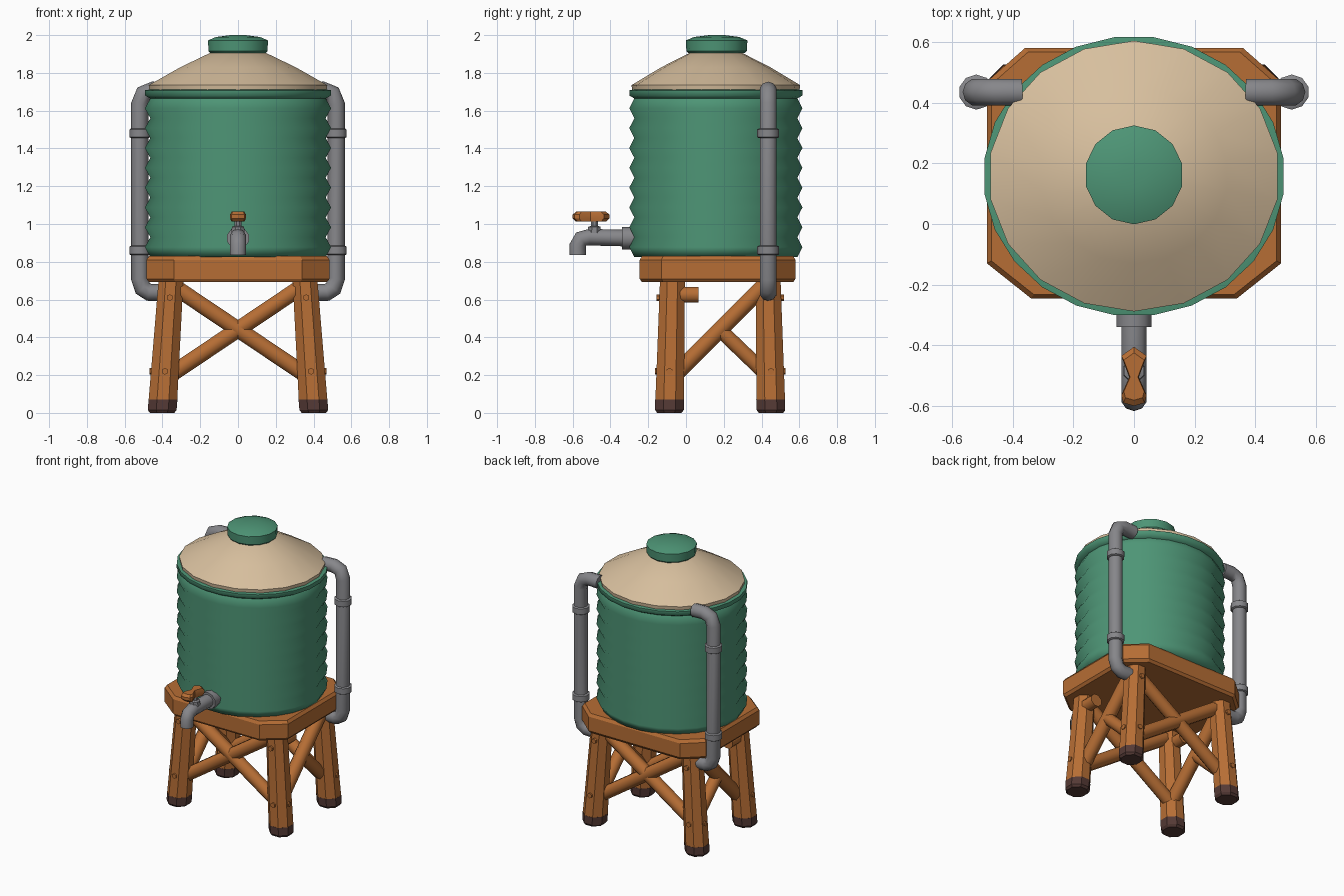
import bpy, bmesh, math
from mathutils import Vector

if "Cube" in bpy.data.objects:
    bpy.data.objects.remove(bpy.data.objects["Cube"])


def material(name, rgb):
    m = bpy.data.materials.new(name)
    m.diffuse_color = (*rgb, 1)
    m.use_nodes = True
    m.node_tree.nodes["Principled BSDF"].inputs["Base Color"].default_value = m.diffuse_color
    return m


GREEN = material("green_metal", (0.075, 0.30, 0.18))
TAN = material("tan_roof", (0.68, 0.52, 0.34))
WOOD = material("orange_wood", (0.47, 0.155, 0.035))
DARK = material("dark_brown", (0.09, 0.042, 0.036))
GREY = material("grey_pipe", (0.24, 0.24, 0.255))


def finish(name, bm, mat, angle=40):
    bmesh.ops.recalc_face_normals(bm, faces=bm.faces)
    me = bpy.data.meshes.new(name)
    bm.to_mesh(me)
    bm.free()
    me.materials.append(mat)
    ob = bpy.data.objects.new(name, me)
    bpy.context.collection.objects.link(ob)
    bpy.ops.object.select_all(action='DESELECT')
    ob.select_set(True)
    bpy.context.view_layer.objects.active = ob
    bpy.ops.object.shade_smooth_by_angle(angle=math.radians(angle))
    return ob


def skin(bm, rings):
    for a, b in zip(rings, rings[1:]):
        n = len(a)
        for i in range(n):
            bm.faces.new((a[i], a[(i + 1) % n], b[(i + 1) % n], b[i]))
    bm.faces.new(rings[0])
    bm.faces.new(rings[-1])


def loft(name, rings, sides, mat, angle=40):
    """Stack of level rings, each (x, y, z, rx, ry)."""
    bm = bmesh.new()
    out = []
    for x, y, z, rx, ry in rings:
        out.append([bm.verts.new((x + rx * math.cos(t), y + ry * math.sin(t), z))
                    for t in (2 * math.pi * (i + .5) / sides for i in range(sides))])
    skin(bm, out)
    return finish(name, bm, mat, angle)


def tube(name, pts, r, sides, mat, angle=50):
    """Round bar swept along a path."""
    pts = [Vector(p) for p in pts]
    bm = bmesh.new()
    out = []
    side = None
    for i, p in enumerate(pts):
        d0 = (p - pts[i - 1]).normalized() if i else None
        d1 = (pts[i + 1] - p).normalized() if i < len(pts) - 1 else None
        d = ((d0 or d1) + (d1 or d0)).normalized()
        if side is None:
            side = d.cross(Vector((0, 0, 1)) if abs(d.z) < .9 else Vector((0, 1, 0)))
        side = (side - d * side.dot(d)).normalized()
        up = d.cross(side)
        out.append([bm.verts.new(p + r * (math.cos(t) * side + math.sin(t) * up))
                    for t in (2 * math.pi * (k + .5) / sides for k in range(sides))])
    skin(bm, out)
    return finish(name, bm, mat, angle)


CY, SQ = 0.158, 0.93   # tank centre and depth ratio


def tank_ring(r, z):
    return (0, CY, z, r, r * SQ)


# Corrugated tank with a rim
prof = []
N = 8
for k in range(2 * N + 1):
    prof.append(tank_ring(0.468 if k % 2 == 0 else 0.497, 0.825 + k * 0.84 / (2 * N)))
prof += [tank_ring(0.497, 1.68), tank_ring(0.497, 1.708), tank_ring(0.47, 1.712)]
loft("tank", prof, 24, GREEN, 70)

# Conical roof and cap
loft("roof", [tank_ring(0.475, 1.70), tank_ring(0.48, 1.735), tank_ring(0.31, 1.83),
              tank_ring(0.12, 1.92)], 18, TAN, 35)
loft("roof_cap", [(0, .162, 1.905, .15, .15), (0, .162, 1.915, .16, .16), (0, .162, 1.972, .163, .163),
                  (0, .162, 1.99, .12, .12), (0, .162, 2.0, .04, .04)], 14, GREEN, 35)

# Platform with cut corners
bm = bmesh.new()
X, Y0, Y1 = 0.485, -0.245, 0.58
corners = [(-.34, Y0), (.34, Y0), (X, -.13), (X, .47), (.36, Y1), (-.36, Y1), (-X, .47), (-X, -.13)]
rings = []
for z, s in ((.692, .97), (.71, 1), (.81, 1), (.83, .97)):
    rings.append([bm.verts.new((x * s, CY + (y - CY) * s, z)) for x, y in corners])
skin(bm, rings)
finish("platform", bm, WOOD, 30)

# Legs, feet and pegs
for sx, sn in ((-1, "left"), (1, "right")):
    for yb, yt, fn in ((-.088, -.072, "front"), (.45, .435, "back")):
        def at(z, r, sx=sx, yb=yb, yt=yt):
            f = z / .7
            return (sx * (.402 - .047 * f), yb + (yt - yb) * f, z, r, r)
        loft(f"{fn}_{sn}_leg", [at(.07, .082), at(.35, .077), at(.71, .071)], 8, WOOD, 30)
        loft(f"{fn}_{sn}_foot", [at(0, .07), at(.015, .082), at(.07, .083)], 8, DARK, 30)
        out = -1 if fn == "front" else 1
        for z in (.22, .61):
            x, y, _, _, _ = at(z, 0)
            tube(f"{fn}_{sn}_peg", [(x, y, z), (x, y + out * .082, z)], .018, 6, WOOD)
        tube(f"{fn}_{sn}_side_peg", [(sx * .36, yb, .22), (sx * .468, yb, .22)], .018, 6, WOOD)

# Cross braces, front and back
for y, fn in ((-.07, "front"), (.43, "back")):
    for s in (-1, 1):
        tube(f"{fn}_brace", [(-s * .36, y, .20), (s * .34, y, .67)], .046, 8, WOOD)

# Side braces: one full diagonal, one half, and a short stub
for s in (-1, 1):
    x = s * .37
    tube("side_brace", [(x, -.06, .20), (x, .42, .68)], .046, 8, WOOD)
    tube("side_half_brace", [(x, .44, .19), (x, .19, .43)], .042, 8, WOOD)
    tube("side_brace_stub", [(x, -.06, .625), (x, .065, .625)], .045, 8, WOOD)

# Side pipes with elbows and collars
for s in (-1, 1):
    path = [(.37, 1.705), (.45, 1.708), (.50, 1.69), (.52, 1.635), (.52, .71), (.505, .66),
            (.47, .638), (.39, .638)]
    tube("side_pipe", [(s * x, .435, z) for x, z in path], .046, 10, GREY)
    for z in (1.48, .86):
        loft("pipe_collar", [(s * .52, .435, z + d, r, r) for d, r in
                             ((-.025, .05), (-.02, .058), (.02, .058), (.025, .05))], 10, GREY, 50)

# Tap: flange, spout, stem and handle
tube("tap_flange", [(0, -.26, .925), (0, -.34, .925)], .06, 10, GREY)
tube("tap_spout", [(0, -.30, .925), (0, -.51, .93), (0, -.555, .92), (0, -.573, .885), (0, -.573, .835)],
     .044, 10, GREY)
loft("tap_stem", [(0, -.485, .95, .038, .038), (0, -.485, .985, .035, .035), (0, -.485, .99, .02, .02),
                  (0, -.485, 1.03, .02, .02)], 8, GREY, 40)
bm = bmesh.new()
shape = [(0, -.60), (.035, -.59), (.042, -.565), (.016, -.505), (.042, -.435), (0, -.405)]
outline = shape + [(-x, y) for x, y in reversed(shape[1:-1])]
rings = []
for z, s in ((1.012, .8), (1.03, 1), (1.05, 1), (1.065, .8)):
    rings.append([bm.verts.new((x * s, -.505 + (y + .505) * s, z)) for x, y in outline])
skin(bm, rings)
finish("tap_handle", bm, WOOD, 30)
